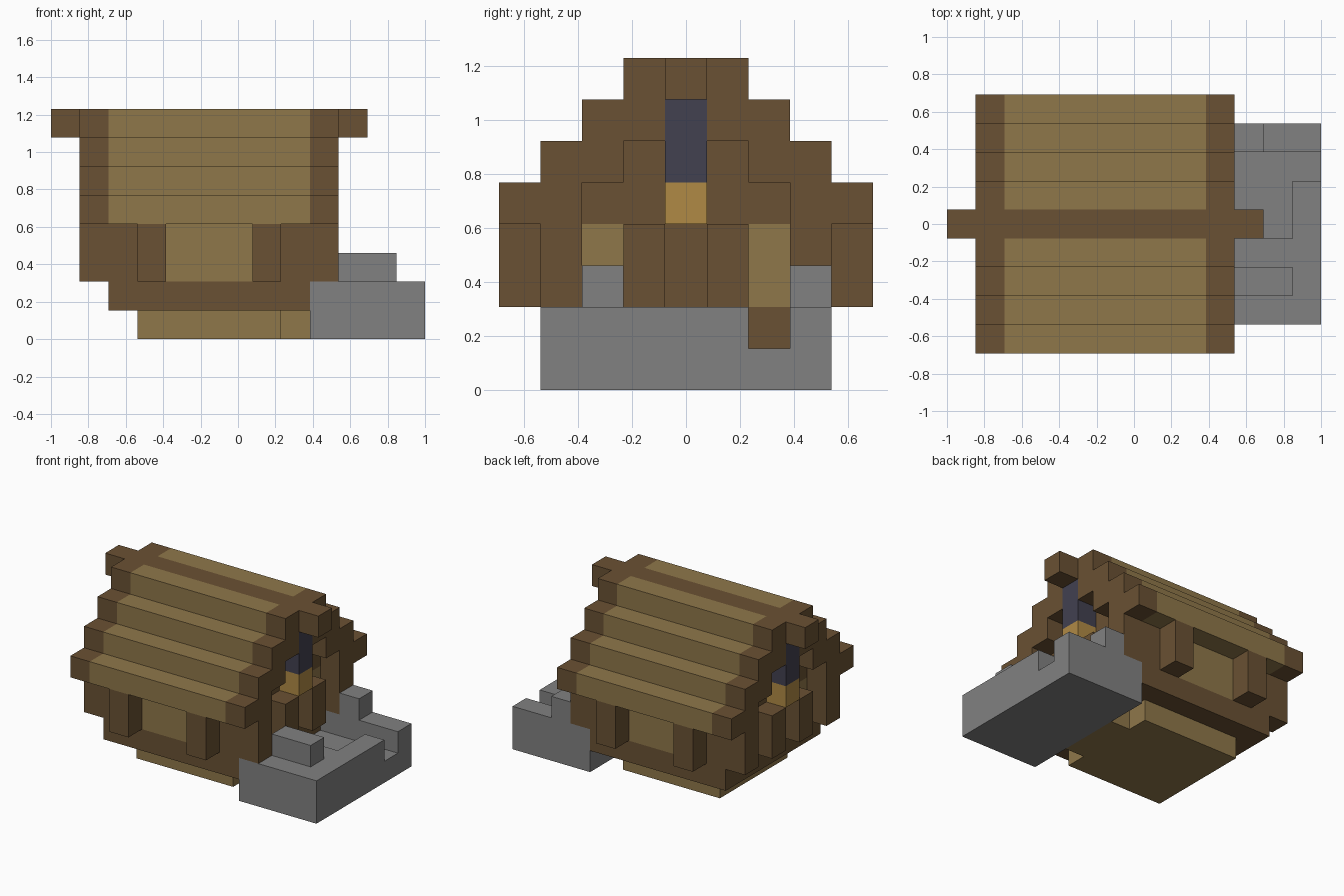
import bpy
import bmesh
from mathutils import Vector

U = 2 / 13                           # size of one building block
ORIGIN = Vector((-6.5, -4.5, 0))     # block grid corner, in blocks
LENGTH_MID = 5.5                     # middle of the house along x, in blocks

if "Cube" in bpy.data.objects:
    bpy.data.objects.remove(bpy.data.objects["Cube"], do_unlink=True)


def material(name, rgb):
    linear = [((c / 255 + 0.055) / 1.055) ** 2.4 for c in rgb] + [1]
    mat = bpy.data.materials.new(name)
    mat.use_nodes = True
    mat.diffuse_color = linear
    bsdf = mat.node_tree.nodes["Principled BSDF"]
    bsdf.inputs["Base Color"].default_value = linear
    bsdf.inputs["Roughness"].default_value = 0.9
    return mat


BROWN = material("dark wood", (106, 81, 51))
TAN = material("light wood", (143, 119, 74))
AMBER = material("amber wood", (176, 138, 69))
SLATE = material("slate blue", (66, 65, 80))
STONE = material("grey stone", (129, 129, 129))


def finish(name, bm, *mats):
    bmesh.ops.recalc_face_normals(bm, faces=bm.faces)
    mesh = bpy.data.meshes.new(name)
    bm.to_mesh(mesh)
    bm.free()
    for mat in mats:
        mesh.materials.append(mat)
    obj = bpy.data.objects.new(name, mesh)
    bpy.context.collection.objects.link(obj)
    return obj


def prism(name, outline, start, end, axis, *mats, cuts=(), rule=None):
    """Extrude an outline (in blocks) along x or z, with optional cuts along x."""
    place = (lambda p, t: (t, p[0], p[1])) if axis == "x" else (lambda p, t: (p[0], p[1], t))
    bm = bmesh.new()
    base = bm.faces.new([bm.verts.new((Vector(place(p, start)) + ORIGIN) * U) for p in outline])
    top = bmesh.ops.extrude_face_region(bm, geom=[base])
    shift = Vector(place((0, 0), end - start)) * U
    bmesh.ops.translate(bm, vec=shift, verts=[v for v in top["geom"] if isinstance(v, bmesh.types.BMVert)])
    for cut in cuts:
        bmesh.ops.bisect_plane(bm, geom=bm.verts[:] + bm.edges[:] + bm.faces[:],
                               plane_co=((cut + ORIGIN.x) * U, 0, 0), plane_no=(1, 0, 0))
    if rule:
        for f in bm.faces:
            f.material_index = rule(f.calc_center_median() / U - ORIGIN)
    return finish(name, bm, *mats)


def box(name, xs, ys, zs, mat):
    corners = [(xs[0], ys[0]), (xs[1], ys[0]), (xs[1], ys[1]), (xs[0], ys[1])]
    return prism(name, corners, zs[0], zs[1], "z", mat)


# Foundation and floor
prism("foundation", [(3, 2), (8, 2), (8, 3), (9, 3), (9, 6), (8, 6), (8, 7), (3, 7)], 0, 1, "z", TAN)
box("floor", (2, 9), (1, 8), (1, 2), BROWN)

# Long walls with side posts
for side, wall, post in (("front", (1, 2), (0, 1)), ("back", (7, 8), (8, 9))):
    box(side + "_panel", (4, 7), wall, (2, 4), TAN)
    box(side + "_wall_right", (2, 4), wall, (2, 4), BROWN)
    box(side + "_wall_left", (7, 9), wall, (2, 4), BROWN)
    for x in (3, 7):
        box(side + "_post", (x, x + 1), post, (2, 4), BROWN)

# End walls, gables, posts and gable ornaments
gable = [(2, 4), (7, 4), (7, 5), (6, 5), (6, 6), (5, 6), (5, 7), (4, 7), (4, 6), (3, 6), (3, 5), (2, 5)]
for side, x, out in (("left", 8, 9), ("right", 2, 1)):
    for y in (2, 6):
        box(side + "_end_panel", (x, x + 1), (y, y + 1), (2, 4), TAN)
    box(side + "_door_wall", (x, x + 1), (3, 6), (2, 4), BROWN)
    prism(side + "_gable", gable, x, x + 1, "x", BROWN)
    for y in (1, 3, 5, 7):
        box(side + "_end_post", (out, out + 1), (y, y + 1), (2, 4), BROWN)
    box(side + "_door_lintel", (out, out + 1), (4, 5), (4, 5), AMBER)
    box(side + "_gable_window", (out, out + 1), (4, 5), (5, 7), SLATE)

# Stepped roof halves with dark end bands, and the ridge beam
steps = [(0, 4), (2, 4), (2, 5), (3, 5), (3, 6), (4, 6), (4, 8),
         (3, 8), (3, 7), (2, 7), (2, 6), (1, 6), (1, 5), (0, 5)]
for side, outline in (("front", steps), ("back", [(9 - y, z) for y, z in steps])):
    prism(side + "_roof", outline, 1, 10, "x", TAN, BROWN, cuts=(2, 9),
          rule=lambda c: int(abs(c.x - LENGTH_MID) > 3.5))
box("ridge_beam", (0, 11), (4, 5), (7, 8), BROWN)

# Stone terrace with a sunken path and two raised blocks
box("terrace_base", (9, 13), (1, 8), (0, 1), STONE)
prism("terrace_wall", [(9, 1), (13, 1), (13, 6), (12, 6), (12, 4), (9, 4)], 1, 2, "z", STONE)
box("terrace_back_wall", (9, 13), (7, 8), (1, 2), STONE)
box("terrace_front_block", (10, 12), (2, 3), (2, 3), STONE)
box("terrace_back_block", (10, 11), (7, 8), (2, 3), STONE)
